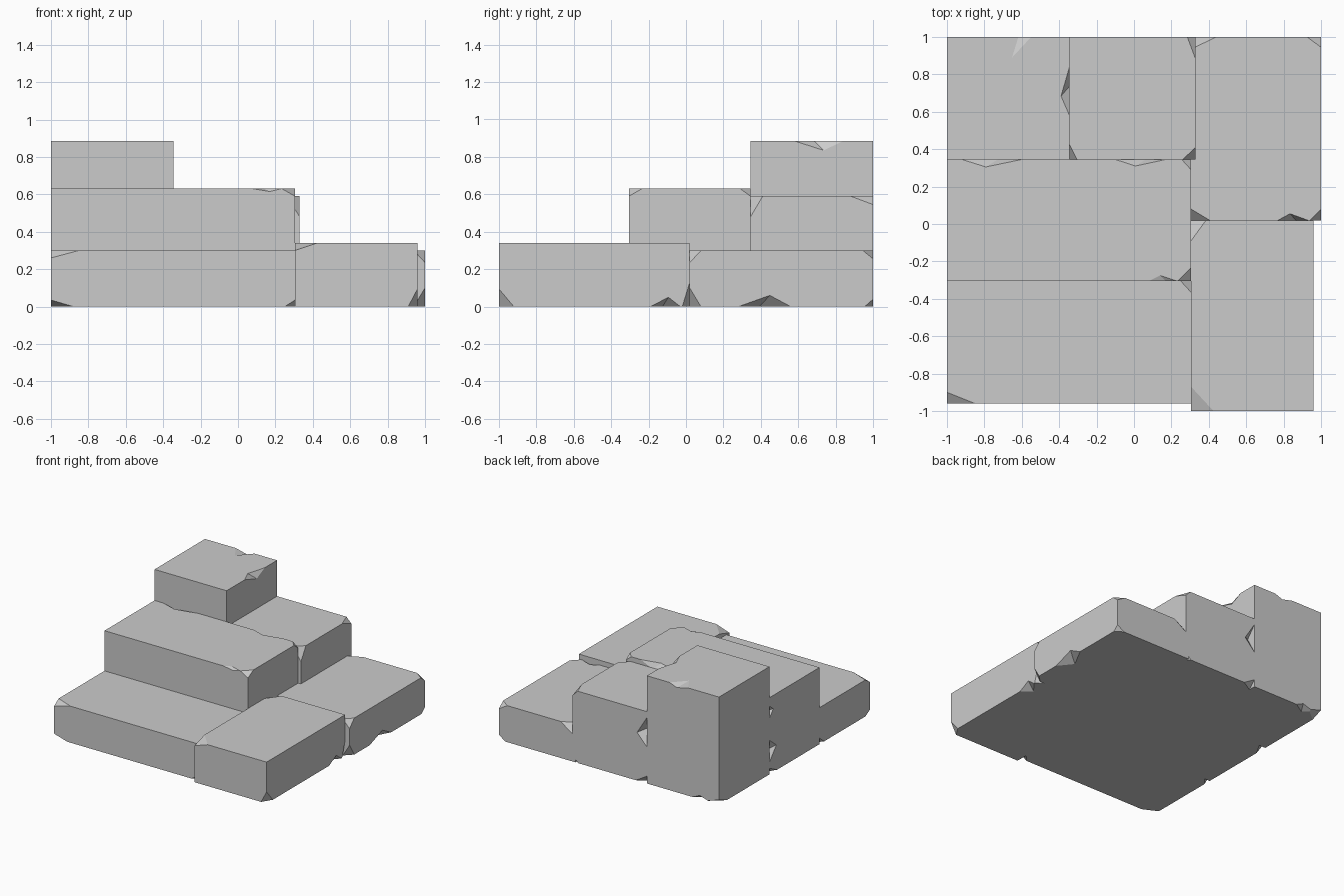
import bpy, bmesh
from mathutils import Vector

if "Cube" in bpy.data.objects:
    bpy.data.objects.remove(bpy.data.objects["Cube"])


def hull_tetra(bm, pts, pivot):
    """Chip-shaped cutter; growing it about the pivot keeps its inner planes."""
    vs = [bm.verts.new(pivot + (p - pivot) * 1.4) for p in pts]
    bmesh.ops.convex_hull(bm, input=vs)


def mesh_object(name, bm):
    bmesh.ops.recalc_face_normals(bm, faces=bm.faces)
    me = bpy.data.meshes.new(name)
    bm.to_mesh(me)
    bm.free()
    ob = bpy.data.objects.new(name, me)
    bpy.context.collection.objects.link(ob)
    return ob


def stone(name, lo, hi, corners=(), edges=()):
    """Block with chipped corners (signs, lengths) and
    edge nicks (axis, signs of other axes, start, end, depths)."""
    lo, hi = Vector(lo), Vector(hi)
    bm = bmesh.new()
    bmesh.ops.create_cube(bm, size=1)
    for v in bm.verts:
        v.co = Vector([hi[i] if v.co[i] > 0 else lo[i] for i in range(3)])
    block = mesh_object(name, bm)

    cuts = bmesh.new()
    for signs, size in corners:
        s = [1 if c == '+' else -1 for c in signs]
        c = Vector([hi[i] if s[i] > 0 else lo[i] for i in range(3)])
        tips = []
        for i in range(3):
            p = c.copy()
            p[i] -= s[i] * size[i]
            tips.append(p)
        hull_tetra(cuts, [c] + tips, sum(tips, Vector()) / 3)
    for axis, signs, a, b, depth in edges:
        others = [i for i in range(3) if i != axis]
        base = Vector((0, 0, 0))
        for i, c in zip(others, signs):
            base[i] = hi[i] if c == '+' else lo[i]
        p, q = base.copy(), base.copy()
        p[axis], q[axis] = a, b
        inner = []
        for i, c, d, t in zip(others, signs, depth, (.4, .6)):
            r = base.copy()
            r[axis] = a + (b - a) * t
            r[i] += -d if c == '+' else d
            inner.append(r)
        hull_tetra(cuts, [p, q] + inner, (inner[0] + inner[1]) / 2)
    cutter = mesh_object(name + "_chips", cuts)
    cutter.hide_render = True

    mod = block.modifiers.new("chips", 'BOOLEAN')
    mod.operation = 'DIFFERENCE'
    mod.solver = 'EXACT'
    mod.use_self = True
    mod.object = cutter
    dg = bpy.context.evaluated_depsgraph_get()
    result = bpy.data.meshes.new_from_object(block.evaluated_get(dg))
    block.modifiers.clear()
    block.data = result
    bpy.data.objects.remove(cutter)
    return block


# Tallest block, back left
stone("tall_stone", (-1, .345, 0), (-.345, 1, .885),
      corners=[('-+-', (.12, .1, .04))],
      edges=[(1, '++', .58, .84, (.045, .05)),
             (0, '++', -.72, -.55, (.11, .025)),
             (0, '+-', -.92, -.76, (.06, .03))])

# Back middle block
stone("back_stone", (-.345, .345, 0), (.33, 1, .59),
      corners=[('+-+', (.07, .065, .11)), ('+++', (.045, .12, .045)),
               ('--+', (.04, .08, .06)), ('-+-', (.1, .06, .06)),
               ('++-', (.05, .05, .05))],
      edges=[(2, '-+', .3, .54, (.09, .08))])

# Low block, back right
stone("right_stone", (.305, .02, 0), (1, 1, .3),
      corners=[('+-+', (.06, .06, .065)), ('+--', (.06, .06, .1)),
               ('+++', (.075, .055, .045)), ('++-', (.06, .045, .04)),
               ('--+', (.1, .06, .06)), ('-++', (.135, .065, .09))],
      edges=[(1, '+-', .28, .56, (.09, .06)),
             (0, '-+', .77, .93, (.035, .05))])

# Middle step block
stone("middle_stone", (-1, -.305, 0), (.305, .345, .63),
      corners=[('+-+', (.07, .07, .04)), ('+++', (.05, .055, .04)),
               ('-+-', (.06, .1, .05))],
      edges=[(0, '-+', .08, .23, (.03, .015)),
             (0, '++', -.92, -.6, (.04, .05)),
             (0, '++', -.1, .17, (.035, .05)),
             (2, '-+', .46, .56, (.05, .05)),
             (2, '-+', .1, .28, (.06, .09))])

# Front step block
stone("front_stone", (-1, -.96, 0), (.305, -.305, .3),
      corners=[('---', (.12, .06, .035)), ('--+', (.15, .06, .04)),
               ('+--', (.055, .06, .035)), ('+++', (.055, .06, .05)),
               ('-+-', (.05, .06, .05))])

# Front right block
stone("corner_stone", (.305, -1, 0), (.96, .02, .34),
      corners=[('--+', (.12, .13, .04)), ('+--', (.05, .08, .095)),
               ('++-', (.07, .04, .13)), ('-++', (.08, .11, .05))],
      edges=[(1, '+-', -.19, -.03, (.08, .05))])
